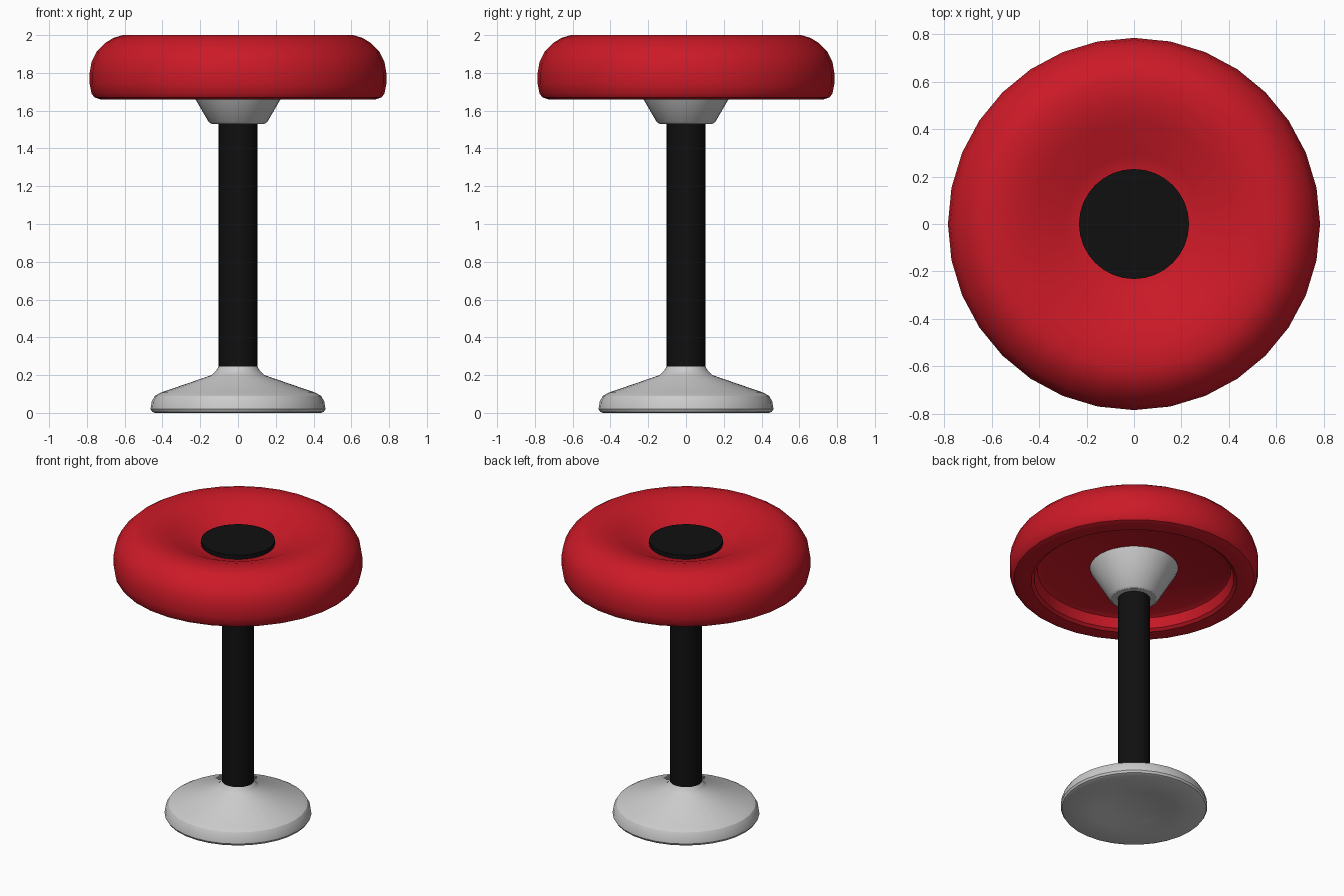
import bpy, bmesh, math

if "Cube" in bpy.data.objects:
    bpy.data.objects.remove(bpy.data.objects["Cube"])

def material(name, color):
    m = bpy.data.materials.new(name)
    m.diffuse_color = color
    m.use_nodes = True
    m.node_tree.nodes["Principled BSDF"].inputs["Base Color"].default_value = m.diffuse_color
    return m

def lathe(name, profile, mat=None, sides=32):
    """Revolve (radius, height) points about z; radius 0 becomes a single pole."""
    bm = bmesh.new()
    pts = [bm.verts.new((r, 0, z)) for r, z in profile]
    edges = [bm.edges.new(p) for p in zip(pts, pts[1:])]
    bmesh.ops.spin(bm, geom=pts + edges, cent=(0, 0, 0), axis=(0, 0, 1),
                   angle=2 * math.pi, steps=sides, use_duplicate=False)
    bmesh.ops.remove_doubles(bm, verts=bm.verts, dist=0.0005)
    bmesh.ops.recalc_face_normals(bm, faces=bm.faces)
    me = bpy.data.meshes.new(name)
    bm.to_mesh(me)
    bm.free()
    ob = bpy.data.objects.new(name, me)
    bpy.context.collection.objects.link(ob)
    if mat:
        me.materials.append(mat)
    bpy.ops.object.select_all(action='DESELECT')
    ob.select_set(True)
    bpy.context.view_layer.objects.active = ob
    bpy.ops.object.shade_smooth_by_angle(angle=math.radians(30))
    return ob

red = material("red_vinyl", (0.6, 0.01, 0.02, 1))
black = material("black", (0.005, 0.005, 0.005, 1))

# Padded ring seat: dished top, rounded rim, recessed underside
lathe("seat", [(0, 1.89), (0.23, 1.89), (0.29, 1.91), (0.43, 1.97), (0.52, 1.995),
               (0.61, 2.0), (0.66, 1.985), (0.70, 1.96), (0.75, 1.91),
               (0.775, 1.86), (0.785, 1.80), (0.785, 1.74), (0.775, 1.69),
               (0.76, 1.67), (0.73, 1.66), (0.65, 1.66), (0.63, 1.675),
               (0.61, 1.74), (0.58, 1.755), (0, 1.755)], red)

# Centre button of the seat
lathe("seat_button", [(0, 1.92), (0.232, 1.92), (0.232, 1.88), (0, 1.88)], black)

# Flared collar under the seat
lathe("seat_collar", [(0, 1.76), (0.28, 1.76), (0.275, 1.745), (0.225, 1.66),
                      (0.155, 1.54), (0.14, 1.53), (0, 1.53)])

# Column
lathe("column", [(0, 1.60), (0.102, 1.60), (0.102, 0.20), (0, 0.20)], black)

# Base with shallow dimple underneath
lathe("base", [(0, 0.25), (0.10, 0.25), (0.115, 0.225), (0.14, 0.20), (0.41, 0.107),
               (0.44, 0.09), (0.457, 0.06), (0.463, 0.02), (0.455, 0.006),
               (0.44, 0), (0.26, 0), (0.18, 0.025), (0, 0.025)])
